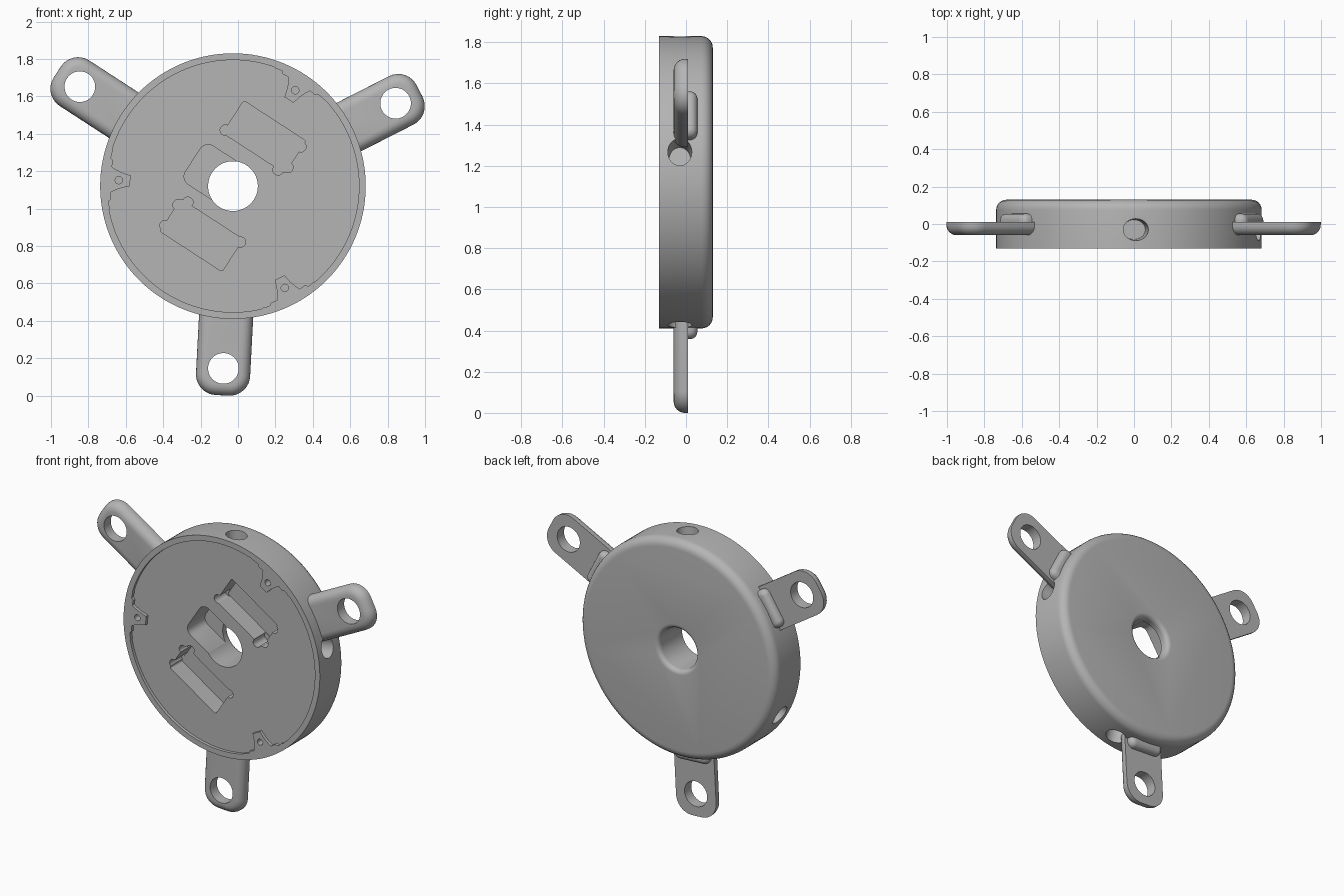
import bpy, bmesh
from math import sin, cos, pi, radians
from mathutils import Matrix, Vector

if "Cube" in bpy.data.objects:
    bpy.data.objects.remove(bpy.data.objects["Cube"])

CX, CZ = -0.027, 1.12
FRONT, BACK, RADIUS = -0.13, 0.13, 0.71

grey = bpy.data.materials.new("warm_grey_plastic")
grey.use_nodes = True
colour = (0.46, 0.46, 0.46, 1)
grey.diffuse_color = colour
grey.node_tree.nodes["Principled BSDF"].inputs["Base Color"].default_value = colour


def place(angle, a, b, y):
    """Point at a along and b across a spoke turned by angle degrees."""
    t = radians(angle)
    return Vector((CX + a * cos(t) - b * sin(t), y, CZ + a * sin(t) + b * cos(t)))


def finish(name, bm):
    bmesh.ops.recalc_face_normals(bm, faces=bm.faces)
    mesh = bpy.data.meshes.new(name)
    bm.to_mesh(mesh)
    bm.free()
    mesh.materials.append(grey)
    ob = bpy.data.objects.new(name, mesh)
    bpy.context.collection.objects.link(ob)
    return ob


def loft(name, levels, angle=0):
    """Closed solid through outlines stacked in depth: [(outline, y), ...]."""
    bm = bmesh.new()
    rings = [[bm.verts.new(place(angle, a, b, y)) for a, b in pts] for pts, y in levels]
    for r, s in zip(rings, rings[1:]):
        for i in range(len(r)):
            j = (i + 1) % len(r)
            bm.faces.new((r[i], r[j], s[j], s[i]))
    bm.faces.new(rings[0])
    bm.faces.new(rings[-1])
    return finish(name, bm)


def circle(r, n=32, ca=0, cb=0):
    return [(ca + r * cos(2 * pi * i / n), cb + r * sin(2 * pi * i / n)) for i in range(n)]


def rounded(a0, a1, hw, r, cb=0, n=8):
    """Rounded rectangle from a0 to a1, half width hw, corner radius r."""
    pts = []
    corners = [(a1 - r, hw - r), (a0 + r, hw - r), (a0 + r, r - hw), (a1 - r, r - hw)]
    for k, (ca, b) in enumerate(corners):
        for i in range(n + 1):
            t = pi / 2 * (k + i / n)
            pts.append((ca + r * cos(t), cb + b + r * sin(t)))
    return pts


def cut(ob, cutter):
    mod = ob.modifiers.new("cut", 'BOOLEAN')
    mod.operation, mod.solver, mod.object = 'DIFFERENCE', 'EXACT', cutter
    bpy.context.view_layer.objects.active = ob
    bpy.ops.object.modifier_apply(modifier=mod.name)
    bpy.data.objects.remove(cutter)


def smooth(ob):
    bpy.ops.object.select_all(action='DESELECT')
    ob.select_set(True)
    bpy.context.view_layer.objects.active = ob
    bpy.ops.object.shade_smooth_by_angle(angle=radians(30))


QUARTER = [i * pi / 12 for i in range(7)]

# Round housing with a softened back rim
fillet = 0.055
levels = [(circle(RADIUS, 128), FRONT)]
levels += [(circle(RADIUS - fillet * (1 - cos(t)), 128), BACK - fillet * (1 - sin(t))) for t in QUARTER]
housing = loft("housing", levels)

# Shallow front recess leaving three screw tabs on the rim
STEPS = [(3.9, 0.55), (4.2, 0.60), (5.5, 0.63), (9, 0.655), (13, 0.67)]


def recess_radius(deg):
    d = abs((deg - 57 + 60) % 120 - 60)
    return next((r for limit, r in STEPS if d <= limit), 0.674)


recess = [(recess_radius(d) * cos(radians(d)), recess_radius(d) * sin(radians(d)))
          for d in range(360)]
cut(housing, loft("recess_cutter", [(recess, FRONT - 0.1), (recess, FRONT + 0.02)]))

# Screw holes in the tabs
for angle in (57, 177, 297):
    c = circle(0.02, 16, 0.611)
    cut(housing, loft("screw_cutter", [(c, FRONT - 0.1), (c, FRONT + 0.12)], angle))

# Two stepped pockets, each with small round ears
for angle in (-33, 147):
    shapes = [rounded(-0.2, 0.195, 0.103, 0.012, 0.312)]
    shapes += [circle(0.028, 16, a, 0.312 + b)
               for a, b in ((0.19, 0.062), (0.192, -0.068), (0.155, -0.108), (-0.197, -0.083))]
    for k, s in enumerate(shapes):
        depth = 0.012 - 0.001 * k
        cut(housing, loft("pocket_cutter", [(s, FRONT - 0.1), (s, depth)], angle))

# Wide slot beside the axle, then the axle bore with a rounded back lip
slot = rounded(-0.255, 0.05, 0.122, 0.05)
cut(housing, loft("slot_cutter", [(slot, FRONT - 0.1), (slot, 0.07)], -33))
lip = 0.03
bore = [(circle(0.133, 64), FRONT - 0.1)]
bore += [(circle(0.133 + lip * (1 - cos(t)), 64), BACK - lip * (1 - sin(t))) for t in QUARTER]
bore.append((circle(0.133 + lip, 64), BACK + 0.1))
cut(housing, loft("bore_cutter", bore))

# Radial ports around the wall
for angle in (12, 87, 207, 282):
    bm = bmesh.new()
    bmesh.ops.create_cone(bm, cap_ends=True, segments=32, radius1=0.06, radius2=0.072, depth=0.3)
    turn = Matrix.Rotation(radians(90 - angle), 4, 'Y')
    move = Matrix.Translation(place(angle, 0.68, 0, -0.03))
    bmesh.ops.transform(bm, matrix=move @ turn @ Matrix.Diagonal((1, 0.87, 1, 1)), verts=bm.verts)
    cut(housing, finish("port_cutter", bm))
smooth(housing)

# Three mounting arms, each with an eye and a raised rib behind its root
for number, angle in enumerate((27, 147, 267), 1):
    round_front = 0.055
    levels = [(rounded(0.66, 1.12, 0.145, 0.11), 0.01)]
    for t in QUARTER:
        inset = round_front * (1 - cos(t))
        outline = rounded(0.66, 1.12 - inset, 0.145 - inset, 0.11 - inset)
        levels.append((outline, -0.005 - round_front * sin(t)))
    # Square off the root so it meets the housing wall
    for pts, _ in levels:
        hw = max(b for _, b in pts)
        pts[:] = [(a, b) if a > 0.8 else (0.66, hw if b > 0 else -hw) for a, b in pts]
        pts[:] = [p for i, p in enumerate(pts) if p != pts[i - 1]]
    arm = loft(f"mounting_arm_{number}", levels, angle)
    eye = circle(0.082, 48, 0.976)
    cut(arm, loft("eye_cutter", [(eye, -0.2), (eye, 0.2)], angle))
    smooth(arm)

    r = 0.035
    levels = [(rounded(0.66, 0.758, 0.125, 0.04), 0.0)]
    levels += [(rounded(0.66, 0.758 - r * (1 - cos(t)), 0.125 - r * (1 - cos(t)),
                        0.04 - r * (1 - cos(t))), 0.02 + r * sin(t)) for t in QUARTER]
    smooth(loft(f"arm_rib_{number}", levels, angle))
